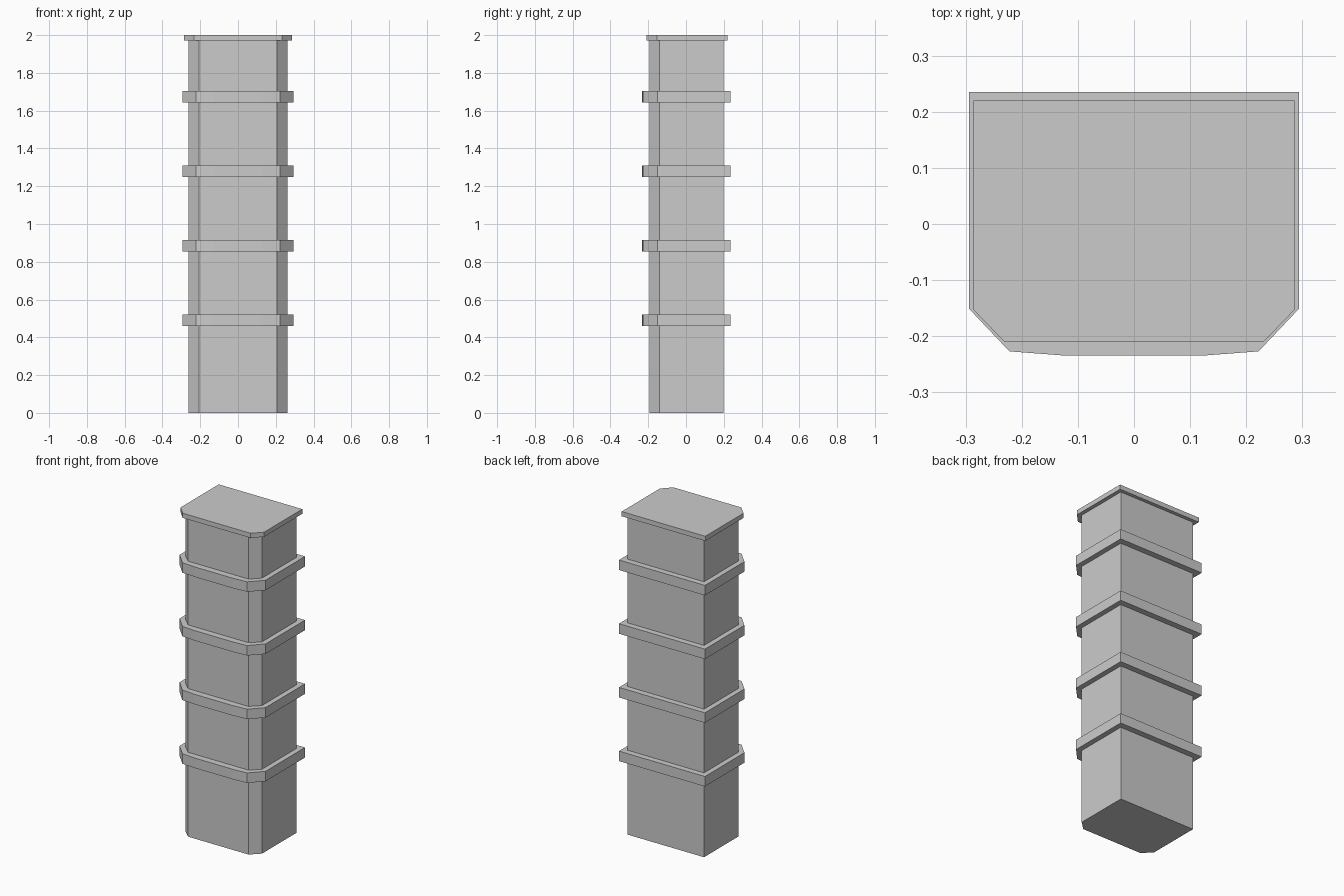
import bpy
import bmesh

if "Cube" in bpy.data.objects:
    bpy.data.objects.remove(bpy.data.objects["Cube"])


def prism(name, outline, z0, z1):
    """Extrude a closed outline (counter-clockwise) from z0 to z1."""
    bm = bmesh.new()
    low = [bm.verts.new((x, y, z0)) for x, y in outline]
    high = [bm.verts.new((x, y, z1)) for x, y in outline]
    bm.faces.new(low[::-1])
    bm.faces.new(high)
    n = len(outline)
    for i in range(n):
        j = (i + 1) % n
        bm.faces.new((low[i], low[j], high[j], high[i]))
    mesh = bpy.data.meshes.new(name)
    bm.to_mesh(mesh)
    bm.free()
    obj = bpy.data.objects.new(name, mesh)
    bpy.context.collection.objects.link(obj)
    return obj


def mirrored(half):
    """Complete a right-hand half outline, listed front to back."""
    return half + [(-x, y) for x, y in reversed(half)]


# Main column with chamfered front corners
body = mirrored([(0.207, -0.193), (0.262, -0.14), (0.262, 0.198)])
prism("column_body", body, 0.0, 1.975)

# Protruding bands with a slightly bowed front
band = mirrored([(0.13, -0.234), (0.222, -0.227), (0.294, -0.151), (0.294, 0.235)])
for i in range(4):
    z = 0.491 + i * 0.394
    prism(f"band_{i + 1}", band, z - 0.031, z + 0.031)

# Thin top cap
cap = mirrored([(0.232, -0.209), (0.286, -0.153), (0.286, 0.22)])
prism("top_cap", cap, 1.971, 2.0)
